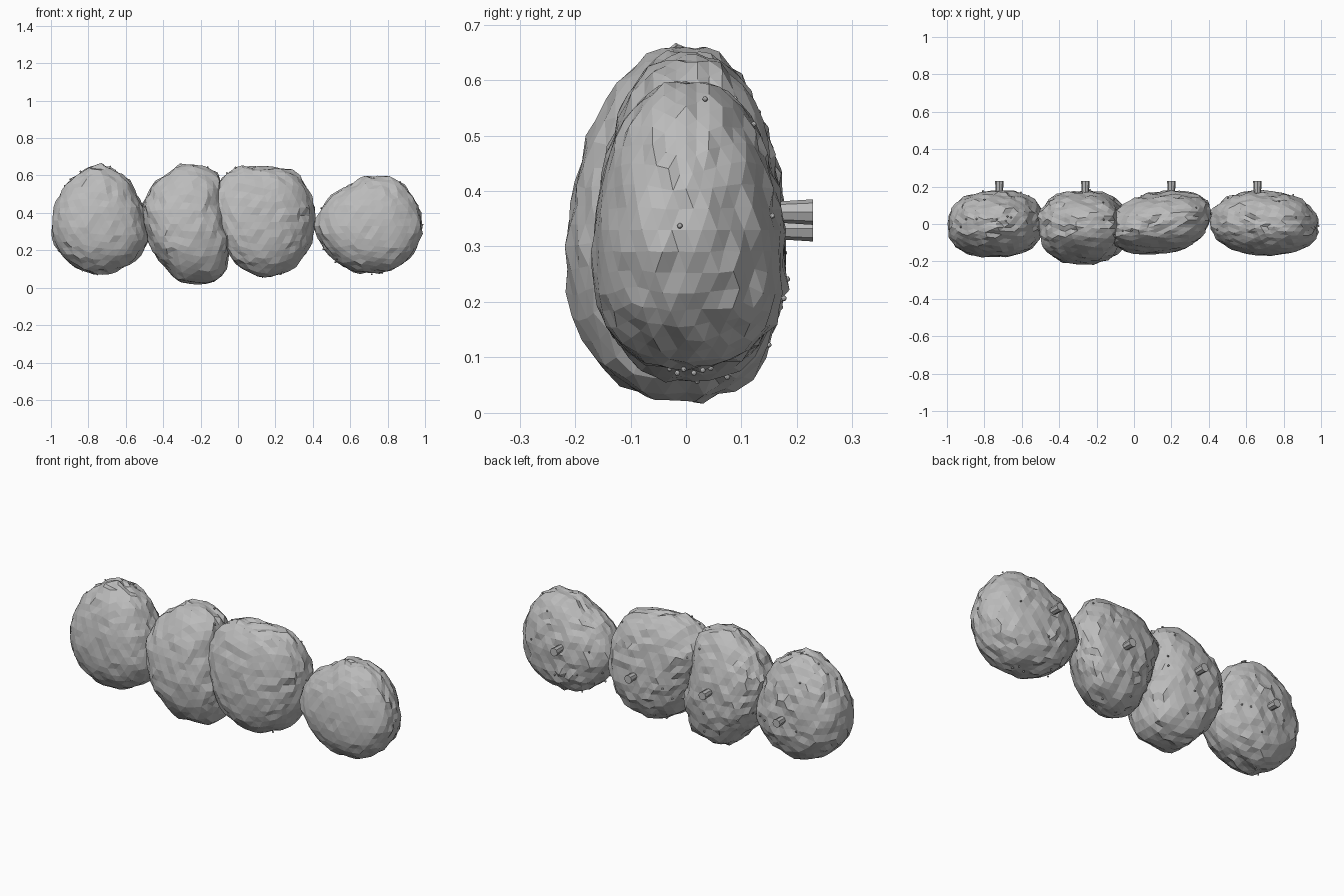
import bpy, bmesh, math, random
from mathutils import Vector, noise

if "Cube" in bpy.data.objects:
    bpy.data.objects.remove(bpy.data.objects["Cube"])

random.seed(7)


def material(name, v):
    m = bpy.data.materials.new(name)
    m.diffuse_color = (v, v, v, 1)
    m.use_nodes = True
    m.node_tree.nodes["Principled BSDF"].inputs["Base Color"].default_value = m.diffuse_color
    return m


STONE = material("stone grey", 0.5)


def finish(bm, name, mat):
    me = bpy.data.meshes.new(name)
    bm.to_mesh(me)
    bm.free()
    me.materials.append(mat)
    ob = bpy.data.objects.new(name, me)
    bpy.context.collection.objects.link(ob)
    return ob


# Per lump: centre x, centre z, front depth, back depth, stem x, stem z, sideways shear,
# outline radius every 30 degrees starting at +x and turning towards +z
LUMPS = [
    (-0.74, 0.36, 0.175, 0.175, -0.72, 0.332, 0.05,
     (.245, .235, .27, .295, .27, .25, .255, .27, .28, .285, .285, .285)),
    (-0.28, 0.34, 0.212, 0.175, -0.26, 0.362, 0.0,
     (.22, .23, .32, .32, .275, .255, .22, .22, .25, .315, .34, .28)),
    (0.14, 0.35, 0.16, 0.175, 0.20, 0.332, 0.35,
     (.255, .28, .31, .295, .325, .315, .24, .23, .265, .295, .285, .265)),
    (0.70, 0.33, 0.165, 0.175, 0.66, 0.362, -0.1,
     (.285, .28, .29, .265, .24, .265, .29, .265, .255, .25, .265, .28)),
]


def surface(lump, d, seed):
    """Point on a lump in unit direction d."""
    cx, cz, front, back, _, _, shear, radii = lump
    t = (math.atan2(d.z, d.x) / math.tau * 12) % 12
    i, f = int(t) % 12, t - int(t)
    f = f * f * (3 - 2 * f)
    r = radii[i] * (1 - f) + radii[(i + 1) % 12] * f
    mean = sum(radii) / 12
    rho = math.hypot(d.x, d.z)
    r = mean + (r - mean) * min(1, rho * 1.1)
    # slightly boxier than an ellipsoid
    full = (rho ** 2.35 + abs(d.y) ** 2.35) ** (-1 / 2.35)
    depth = (front if d.y < 0 else back) * (1 - 0.15 * d.z)
    bump = 1 + 0.02 * noise.noise(d * 4 + Vector((seed * 9.1, 3, 5)))
    bump += 0.035 * noise.noise(d * 9 + Vector((seed * 5.3, 1, 2)))
    k = full * bump
    y = d.y * depth * k
    return Vector((cx + d.x * r * k + shear * y, y, cz + d.z * r * k))


for n, lump in enumerate(LUMPS, 1):
    # faceted lump, rougher towards the back
    bm = bmesh.new()
    bmesh.ops.create_icosphere(bm, subdivisions=4, radius=1)
    for v in bm.verts:
        d = v.co.normalized()
        rough = 0.0055 + 0.002 * d.y
        v.co = surface(lump, d, n) + d * random.uniform(-rough, rough)
    finish(bm, f"lump_{n}", STONE)

    # short flared stem on the back
    bm = bmesh.new()
    bmesh.ops.create_cone(bm, cap_ends=True, segments=8, radius1=0.023,
                          radius2=0.018, depth=0.08)
    stem = finish(bm, f"stem_{n}", STONE)
    stem.rotation_euler = (math.pi / 2, 0, 0)
    stem.location = (lump[4], 0.189, lump[5])

    # tiny beads scattered over the back and rim
    bm = bmesh.new()
    count = 0
    while count < 16:
        d = Vector([random.gauss(0, 1) for _ in range(3)]).normalized()
        if d.y < -0.35:
            continue
        p = surface(lump, d, n) + d * 0.005
        made = bmesh.ops.create_icosphere(bm, subdivisions=2, radius=0.005)
        bmesh.ops.translate(bm, verts=made["verts"], vec=p)
        count += 1
    finish(bm, f"beads_{n}", STONE)
